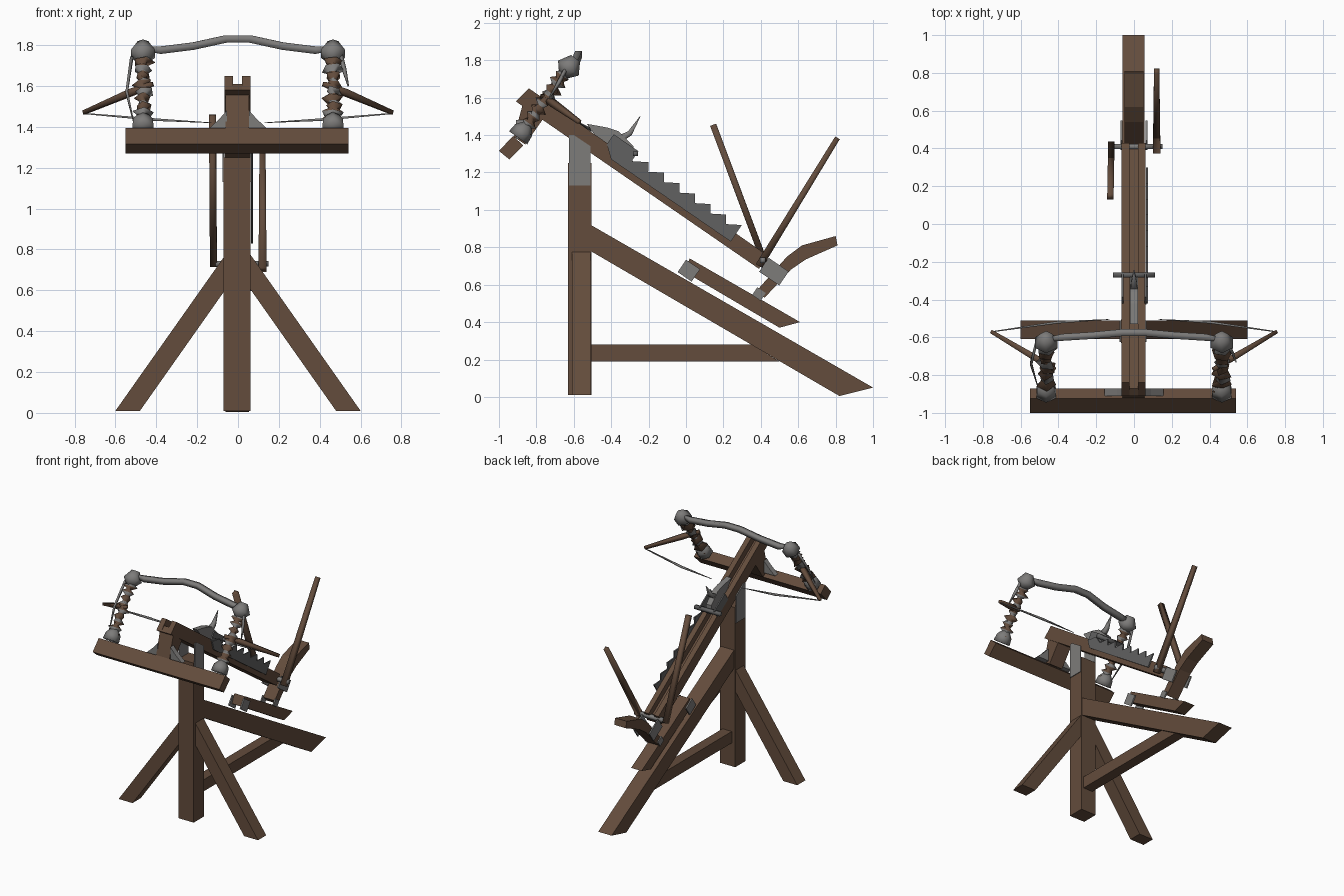
import bpy, bmesh, random
from math import cos, sin, pi
from mathutils import Vector

random.seed(4)
cube = bpy.data.objects.get("Cube")
if cube:
    bpy.data.objects.remove(cube)


def material(name, rgb):
    m = bpy.data.materials.new(name)
    m.use_nodes = True
    m.diffuse_color = (*rgb, 1)
    m.node_tree.nodes["Principled BSDF"].inputs["Base Color"].default_value = (*rgb, 1)
    return m


wood = material("wood brown", (0.125, 0.072, 0.045))
steel = material("steel grey", (0.205, 0.2, 0.195))
dark_steel = material("dark steel", (0.12, 0.12, 0.12))


def finish(name, bm, *mats, smooth=False):
    bmesh.ops.recalc_face_normals(bm, faces=bm.faces)
    for f in bm.faces:
        f.smooth = smooth
    mesh = bpy.data.meshes.new(name)
    bm.to_mesh(mesh)
    bm.free()
    for m in mats:
        mesh.materials.append(m)
    ob = bpy.data.objects.new(name, mesh)
    bpy.context.collection.objects.link(ob)


def prism(name, outline, lo, hi, mat, axis="x"):
    """Extrude a (y, z) outline along x, or an (x, z) outline along y."""
    bm = bmesh.new()
    place = (lambda a, b, t: (t, a, b)) if axis == "x" else (lambda a, b, t: (a, t, b))
    ends = [[bm.verts.new(place(a, b, t)) for a, b in outline] for t in (lo, hi)]
    n = len(outline)
    for ring in ends:
        bm.faces.new(ring)
    for i in range(n):
        j = (i + 1) % n
        bm.faces.new((ends[0][i], ends[0][j], ends[1][j], ends[1][i]))
    finish(name, bm, mat)


def plate_pair(name, y, z, length, height, x, mat, thick=0.01, slope=-0.6):
    """Two tilted plates, one on each side of a timber."""
    c, s = cos(slope), sin(slope)
    corners = [(-1, -1), (1, -1), (1, 1), (-1, 1)]
    pts = [(y + (a * length * c - b * height * s) / 2,
            z + (a * length * s + b * height * c) / 2) for a, b in corners]
    prism("left_" + name, pts, x - thick, x, mat)
    prism("right_" + name, pts, -x, thick - x, mat)


def tube(name, points, radii, mats, sides=4, twist=0, jitter=0):
    """Soft-shaded loft along a path; materials alternate by segment."""
    bm = bmesh.new()
    pts = [Vector(p) for p in points]
    rings = []
    for k, (p, r) in enumerate(zip(pts, radii)):
        d = (pts[min(k + 1, len(pts) - 1)] - pts[max(k - 1, 0)]).normalized()
        side = d.cross(Vector((0, 0, 1)) if abs(d.z) < 0.95 else Vector((0, 1, 0))).normalized()
        up = side.cross(d)
        ring = []
        for i in range(sides):
            a = 2 * pi * (i + 0.5) / sides + twist * k
            rr = r * (1 + random.uniform(-jitter, jitter))
            ring.append(bm.verts.new(p + side * rr * cos(a) + up * rr * sin(a)))
        rings.append(ring)
    bm.faces.new(rings[0])
    bm.faces.new(rings[-1])
    for k in range(len(rings) - 1):
        for i in range(sides):
            j = (i + 1) % sides
            f = bm.faces.new((rings[k][i], rings[k][j], rings[k + 1][j], rings[k + 1][i]))
            f.material_index = k % len(mats)
    finish(name, bm, *mats, smooth=True)


# Stand: post, splayed front legs, long rear leg and brace
prism("post", [(-0.63, 0.01), (-0.505, 0.01), (-0.505, 1.25), (-0.63, 1.25)], -0.07, 0.06, wood)
for s, side in ((1, "left"), (-1, "right")):
    prism(side + "_front_leg", [(s * 0.05, 0.79), (s * 0.6, 0.01), (s * 0.48, 0.01), (s * 0.05, 0.62)],
          -0.61, -0.51, wood, "y")
    x = s * 0.067 - 0.005
    prism(side + "_hinge_plate", [(-0.625, 1.13), (-0.51, 1.13), (-0.51, 1.34), (-0.6, 1.4), (-0.625, 1.4)],
          x - 0.004, x + 0.004, steel)
prism("rear_leg", [(-0.51, 0.92), (1.0, 0.05), (0.82, 0.005), (-0.51, 0.78)], -0.06, 0.055, wood)
prism("brace", [(-0.51, 0.19), (0.5, 0.19), (0.35, 0.28), (-0.51, 0.28)], -0.04, 0.04, wood)

# Slider: floor with two rails leaving a groove on top
prism("slider_floor", [(-0.87, 1.61), (0.41, 0.72), (0.39, 0.685), (-0.91, 1.58)], -0.065, 0.06, wood)
for lo, hi, side in ((-0.065, -0.025, "right"), (0.02, 0.06, "left")):
    prism(side + "_slider_rail", [(-0.84, 1.65), (0.43, 0.76), (0.39, 0.685), (-0.91, 1.58)], lo, hi, wood)

# Head: cross beam, strut and steel brackets
prism("cross_beam", [(-1.0, 1.315), (-0.925, 1.395), (-0.87, 1.345), (-0.945, 1.27)], -0.55, 0.54, wood)
prism("head_strut", [(-0.87, 1.575), (-0.74, 1.52), (-0.86, 1.35), (-0.92, 1.39)], -0.06, 0.055, wood)
for s, side in ((1, "left"), (-1, "right")):
    prism(side + "_head_bracket", [(s * 0.055, 1.38), (s * 0.155, 1.38), (s * 0.09, 1.44), (s * 0.055, 1.48)],
          -0.91, -0.87, steel, "y")

# Torsion springs with caps, guard blades, arms and strings
bottom, top = Vector((0, -0.88, 1.41)), Vector((0, -0.62, 1.77))
axis = (top - bottom).normalized()
for s, side in ((1, "left"), (-1, "right")):
    off = Vector((s * 0.465, 0, 0))
    n = 20
    path = [off + bottom.lerp(top, k / n) for k in range(n + 1)]
    tube(side + "_spring", path, [0.045 if k % 2 else 0.022 for k in range(n + 1)],
         (wood, wood, steel), 5, 0.7, 0.35)
    tube(side + "_top_cap", [off + top + axis * t for t in (-0.06, -0.015, 0.05)],
         (0.03, 0.068, 0.03), (steel,), 6)
    tube(side + "_bottom_cap", [off + bottom + axis * t for t in (-0.03, 0.02, 0.06)],
         (0.06, 0.055, 0.025), (steel,), 6)
    tube(side + "_bow_arm", [(s * 0.42, -0.77, 1.61), (s * 0.52, -0.71, 1.57), (s * 0.755, -0.57, 1.47)],
         (0.016, 0.024, 0.014), (wood,))
    tube(side + "_string", [(s * 0.75, -0.57, 1.465), (s * 0.4, -0.52, 1.435), (s * 0.13, -0.505, 1.42)],
         (0.004, 0.009, 0.002), (steel,))
tube("right_guard_blade", [(-0.52, -0.64, 1.74), (-0.545, -0.74, 1.57), (-0.51, -0.86, 1.42)],
     (0.01, 0.009, 0.003), (steel,))
tube("left_guard_blade", [(0.5, -0.64, 1.76), (0.52, -0.68, 1.68), (0.54, -0.73, 1.6)],
     (0.012, 0.012, 0.004), (steel,))

# Arched bar joining the two springs
half = [(0.46, -0.61, 1.785), (0.38, -0.6, 1.775), (0.22, -0.59, 1.795), (0.06, -0.575, 1.83)]
arch = half + [(-x, y, z) for x, y, z in reversed(half)]
widths = [0.012, 0.026, 0.026, 0.026]
tube("arched_bar", arch, widths + widths[::-1], (steel,))

# Toothed ratchet rack on the left of the slider
teeth = []
for k in range(7):
    y, z = -0.2 + k * 0.083, 1.255 - k * 0.056
    teeth += [(y - 0.085, z + 0.005), (y, z)]
prism("ratchet_rack", [(-0.42, 1.34), (-0.33, 1.33)] + teeth + [(0.24, 0.83), (-0.4, 1.27)],
      0.064, 0.074, dark_steel)

# Trigger: claw, horn, cross pin and cheeks
prism("trigger_claw", [(-0.53, 1.46), (-0.42, 1.44), (-0.36, 1.42), (-0.28, 1.34), (-0.28, 1.27), (-0.48, 1.39)],
      -0.022, 0.022, steel)
tube("trigger_horn", [(0, -0.37, 1.37), (0, -0.3, 1.41), (0, -0.245, 1.5)], (0.03, 0.02, 0.002), (steel,))
tube("trigger_pin", [(-0.11, -0.27, 1.3), (0.11, -0.27, 1.3)], (0.018, 0.018), (dark_steel,))
plate_pair("trigger_cheek", -0.34, 1.33, 0.16, 0.07, 0.066, dark_steel)

# Winch: end plates, axle and two hand levers
plate_pair("winch_plate", 0.47, 0.67, 0.13, 0.09, 0.072, steel)
tube("winch_axle", [(-0.11, 0.41, 0.73), (0.15, 0.41, 0.73)], (0.02, 0.02), (steel,))
tube("right_lever", [(-0.12, 0.42, 0.72), (-0.125, 0.145, 1.455)], (0.024, 0.024), (wood,))
tube("left_lever", [(0.12, 0.39, 0.7), (0.12, 0.81, 1.385)], (0.028, 0.02), (wood,))

# Rear grip and sliding support plank with their side plates
prism("rear_grip", [(0.42, 0.53), (0.56, 0.68), (0.64, 0.735), (0.81, 0.81), (0.8, 0.86), (0.62, 0.81),
                    (0.54, 0.75), (0.38, 0.57)], -0.05, 0.05, wood)
plate_pair("grip_plate", 0.39, 0.55, 0.055, 0.05, 0.058, steel)
prism("support_plank", [(0.02, 0.74), (0.61, 0.4), (0.5, 0.37), (-0.01, 0.67)], -0.045, 0.045, wood)
plate_pair("support_plate", 0.015, 0.675, 0.09, 0.08, 0.055, steel)
